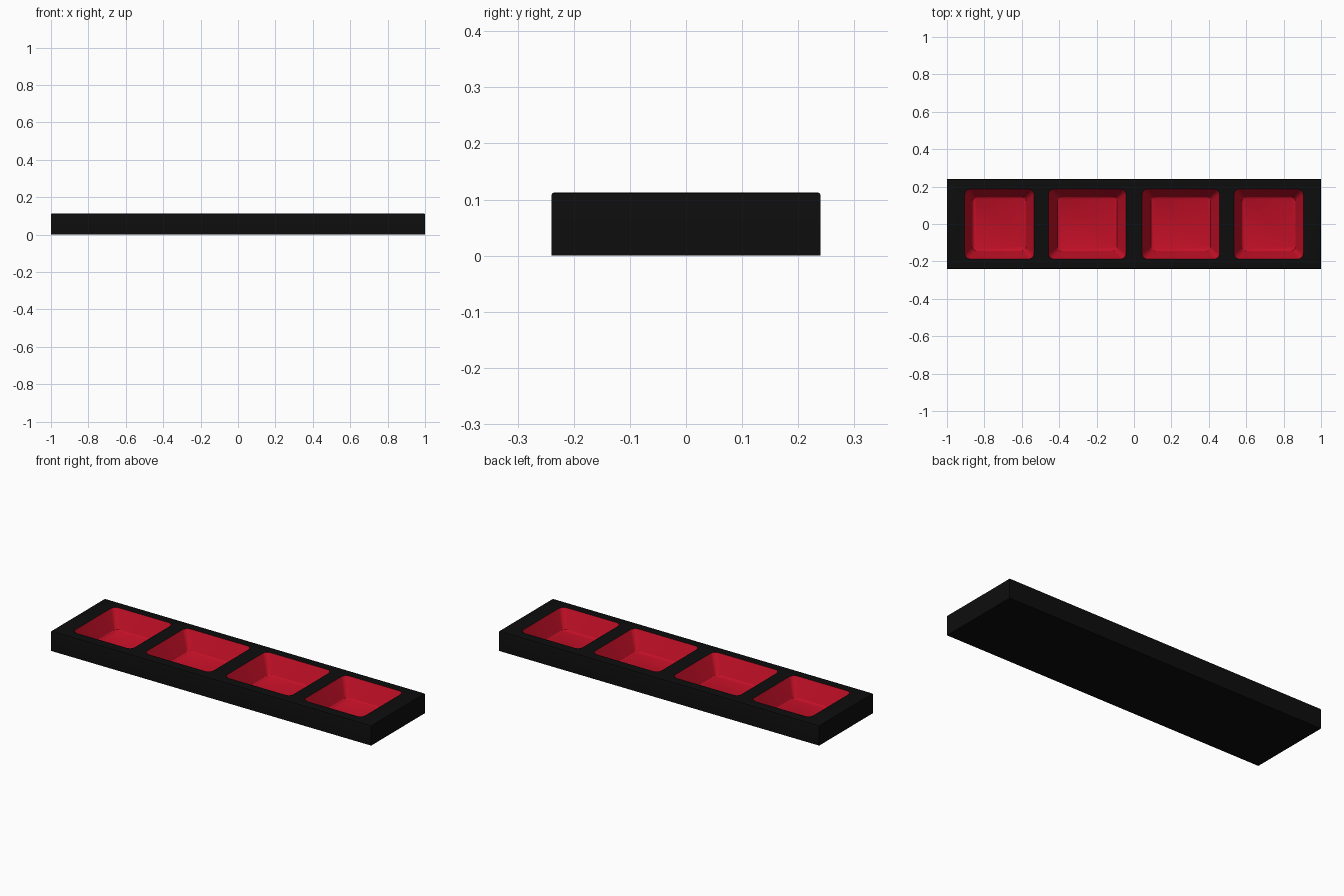
import bpy, bmesh, math

if "Cube" in bpy.data.objects:
    bpy.data.objects.remove(bpy.data.objects["Cube"])

H = 0.113        # tray height
FLOOR = 0.01     # pocket floor level


def material(name, colour):
    m = bpy.data.materials.new(name)
    m.diffuse_color = colour
    m.use_nodes = True
    m.node_tree.nodes["Principled BSDF"].inputs["Base Color"].default_value = m.diffuse_color
    return m


black = material("black_frame", (0.004, 0.004, 0.004, 1))
red = material("red_lining", (0.55, 0.005, 0.02, 1))


def make_object(name, bm):
    bmesh.ops.recalc_face_normals(bm, faces=bm.faces)
    me = bpy.data.meshes.new(name)
    bm.to_mesh(me)
    bm.free()
    me.materials.append(black)
    me.materials.append(red)
    ob = bpy.data.objects.new(name, me)
    bpy.context.collection.objects.link(ob)
    return ob


def rounded_ring(bm, cx, hx, hy, r, z, seg=5):
    ring = []
    for q, (sx, sy) in enumerate([(1, 1), (-1, 1), (-1, -1), (1, -1)]):
        for i in range(seg + 1):
            a = math.pi / 2 * (q + i / seg)
            ring.append(bm.verts.new((cx + sx * (hx - r) + r * math.cos(a),
                                      sy * (hy - r) + r * math.sin(a), z)))
    return ring


def add_pocket(bm, cx, rim_hx, floor_hx, rim_hy=0.187, floor_hy=0.142):
    # tapered plug: softened floor edge, wall continued above the rim
    rings = []
    for t, inset, r in [(0, 0.006, 0.018), (0.05, 0, 0.022), (1, 0, 0.03), (1.2, 0, 0.032)]:
        rings.append(rounded_ring(bm, cx,
                                  floor_hx + (rim_hx - floor_hx) * t - inset,
                                  floor_hy + (rim_hy - floor_hy) * t - inset,
                                  r, FLOOR + (H - FLOOR) * t))
    n = len(rings[0])
    for a, b in zip(rings, rings[1:]):
        for i in range(n):
            bm.faces.new((a[i], a[(i + 1) % n], b[(i + 1) % n], b[i]))
    bm.faces.new(rings[0][::-1])
    bm.faces.new(rings[-1])


# Frame block with a small chamfer round the top
bm = bmesh.new()
bmesh.ops.create_cube(bm, size=1)
for v in bm.verts:
    v.co = (v.co.x * 2, v.co.y * 0.48, (v.co.z + 0.5) * H)
top_edges = [e for e in bm.edges if all(v.co.z > H / 2 for v in e.verts)]
bmesh.ops.bevel(bm, geom=top_edges, offset=0.006, segments=2, profile=0.5, affect='EDGES')
tray = make_object("tray", bm)

# Four red pockets: narrower at the ends
bm = bmesh.new()
for s in (-1, 1):
    add_pocket(bm, s * 0.72, 0.185, 0.141)
    add_pocket(bm, s * 0.25, 0.207, 0.157)
for f in bm.faces:
    f.material_index = 1
cutter = make_object("pocket_cutter", bm)
cutter.hide_render = True

mod = tray.modifiers.new("pockets", 'BOOLEAN')
mod.operation = 'DIFFERENCE'
mod.solver = 'EXACT'
mod.object = cutter
bpy.context.view_layer.objects.active = tray
tray.select_set(True)
bpy.ops.object.modifier_apply(modifier=mod.name)
bpy.data.objects.remove(cutter)
bpy.ops.object.shade_smooth_by_angle(angle=math.radians(30))
